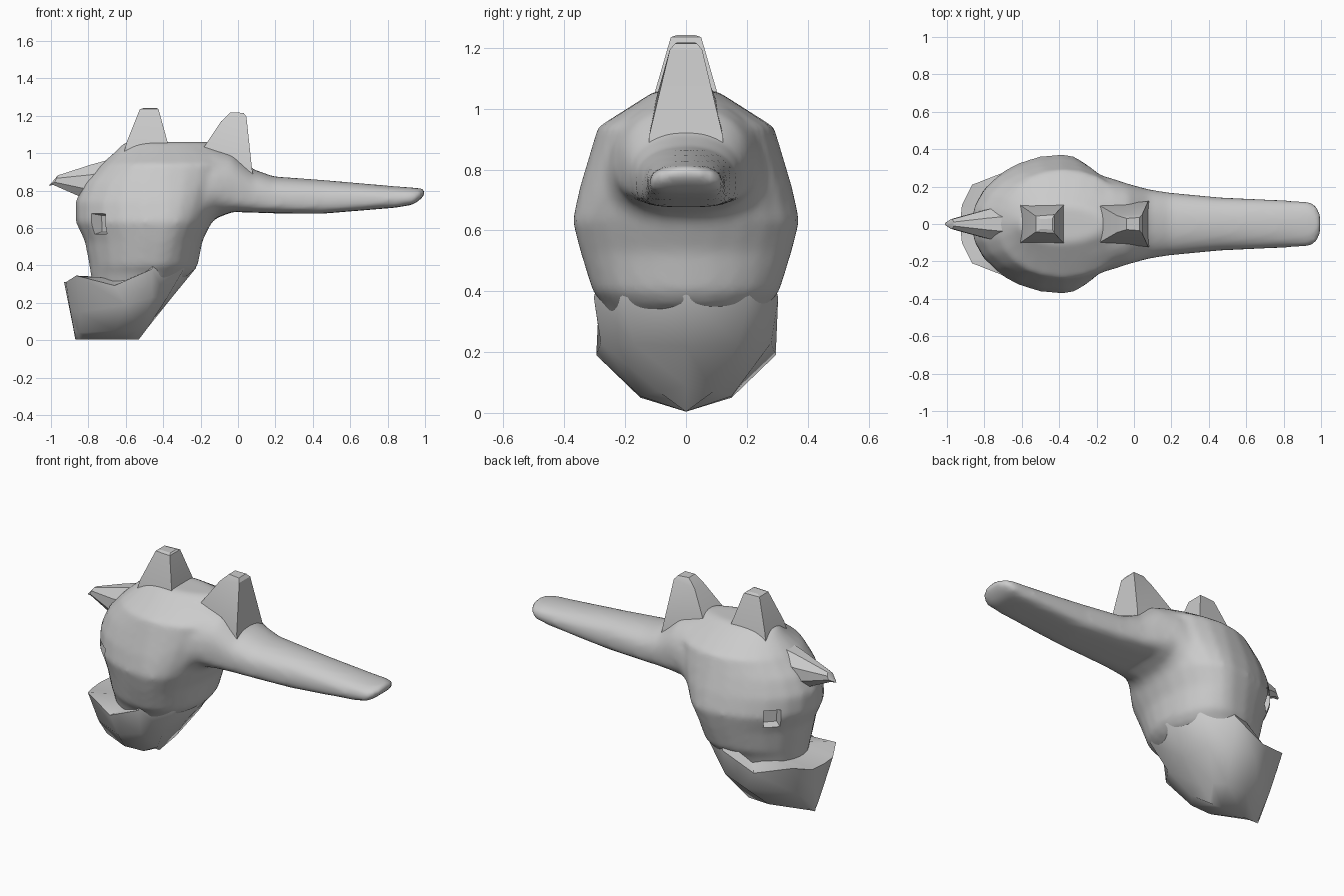
import bpy, bmesh
from math import cos, sin, pi, radians, copysign
from mathutils import Vector

if "Cube" in bpy.data.objects:
    bpy.data.objects.remove(bpy.data.objects["Cube"])


def finish(obj, angle):
    me = obj.data
    for p in me.polygons:
        p.use_smooth = True
    me.set_sharp_from_angle(angle=radians(angle))


def loft(name, rings, angle=35):
    """Skin a list of equal-length closed rings and cap both ends."""
    bm = bmesh.new()
    rows = [[bm.verts.new(p) for p in r] for r in rings]
    n = len(rows[0])
    for a, b in zip(rows, rows[1:]):
        for i in range(n):
            j = (i + 1) % n
            bm.faces.new((a[i], a[j], b[j], b[i]))
    bm.faces.new(rows[0])
    bm.faces.new(rows[-1])
    bmesh.ops.remove_doubles(bm, verts=bm.verts, dist=0.0005)
    bmesh.ops.recalc_face_normals(bm, faces=bm.faces)
    me = bpy.data.meshes.new(name)
    bm.to_mesh(me)
    bm.free()
    obj = bpy.data.objects.new(name, me)
    bpy.context.collection.objects.link(obj)
    finish(obj, angle)
    return obj


def curve_pt(i, n, e):
    """Point i of n on a unit superellipse."""
    t = 2 * pi * i / n
    c, s = cos(t), sin(t)
    return copysign(abs(c) ** (2 / e), c), copysign(abs(s) ** (2 / e), s)


def boolean(obj, other, operation):
    mod = obj.modifiers.new(operation.lower(), 'BOOLEAN')
    mod.operation = operation
    mod.solver = 'EXACT'
    mod.object = other
    other.hide_render = True


# Head: stacked horizontal rings (z, x front, x widest, x back, half width)
head_levels = [
    (.25, -.77, -.5, -.42, .22), (.36, -.79, -.45, -.245, .275), (.40, -.795, -.43, -.215, .308),
    (.53, -.82, -.40, -.19, .348), (.63, -.868, -.38, -.14, .374), (.74, -.87, -.38, -.08, .35),
    (.84, -.825, -.38, -.03, .32), (.94, -.735, -.38, .0, .29), (1.0, -.665, -.38, -.04, .195),
    (1.06, -.605, -.40, -.15, .10),
]
head_rings = []
for z, x0, xm, x1, w in head_levels:
    pts = [curve_pt(i, 24, 2.0) for i in range(24)]
    head_rings.append([(xm + c * ((x1 - xm) if c > 0 else (xm - x0)), s * w, z) for c, s in pts])
body = loft("head_and_tail", head_rings, 45)

# Long tail: rings along x (x, z low, z high, half width); flatter below
tail_stations = [
    (-.36, .50, 1.03, .33), (-.22, .55, 1.04, .275), (-.12, .65, 1.03, .245),
    (-.03, .685, 1.005, .215), (.08, .682, .915, .185), (.19, .678, .876, .168),
    (.45, .676, .857, .143), (.84, .708, .823, .125), (.935, .724, .816, .121),
    (.98, .755, .811, .095), (1.004, .79, .808, .03),
]
tail_rings = []
for x, z0, z1, w in tail_stations:
    ring = []
    for i in range(24):
        lower = 12 < i < 24
        c, s = curve_pt(i, 24, 4.0 if lower and x > -.05 else 2.2)
        h = (z1 - z0)
        ring.append((x, c * w, z0 + h * .42 + s * h * (.42 if lower else .58)))
    tail_rings.append(ring)
tail = loft("tail_source", tail_rings, 50)

# Blend head and tail into one smooth skin
boolean(body, tail, 'UNION')
rem = body.modifiers.new("skin", 'REMESH')
rem.mode = 'VOXEL'
rem.voxel_size = .018
sm = body.modifiers.new("smooth", 'SMOOTH')
sm.factor = .5
sm.iterations = 6

# Square tapered eye sockets cut into both cheeks
helpers = [tail]
for side in (-1, 1):
    out = Vector((-.72, .69 * side, -.05)).normalized()
    across = out.cross(Vector((0, 0, 1))).normalized()
    up = across.cross(out)
    c = Vector((-.745, .235 * side, .62))
    rings = [[c + out * d + across * (a * w) + up * (b * w * 1.15)
              for a, b in ((-1, -1), (1, -1), (1, 1), (-1, 1))]
             for d, w in ((-.06, .038), (.10, .068))]
    cutter = loft("eye_cutter", rings)
    boolean(body, cutter, 'DIFFERENCE')
    helpers.append(cutter)
bpy.context.view_layer.update()
skin = bpy.data.meshes.new_from_object(
    body.evaluated_get(bpy.context.evaluated_depsgraph_get()))
body.modifiers.clear()
body.data = skin
for h in helpers:
    bpy.data.objects.remove(h)
finish(body, 40)

# Lower jaw: boat-shaped, keel to rim, then lip turning in to the head (half rows, front to back)
jaw_rows = [
    [(x, 0, .004) for x in (-.87, -.865, -.85, -.78, -.62, -.56, -.53)],
    [(-.88, 0, .06), (-.876, .02, .05), (-.85, .05, .04), (-.66, .15, .05),
     (-.53, .15, .055), (-.48, .09, .07), (-.475, 0, .09)],
    [(-.90, 0, .16), (-.897, .05, .16), (-.85, .13, .15), (-.60, .295, .19),
     (-.46, .28, .23), (-.38, .17, .225), (-.36, 0, .22)],
    [(-.93, 0, .31), (-.92, .10, .31), (-.865, .21, .345), (-.66, .29, .292),
     (-.46, .303, .38), (-.29, .21, .38), (-.225, 0, .385)],
    [(-.70, 0, .33), (-.70, .08, .33), (-.68, .14, .33), (-.58, .20, .33),
     (-.43, .27, .5), (-.29, .20, .5), (-.23, 0, .5)],
]
jaw_rings = [r + [(x, -y, z) for x, y, z in r[-2:0:-1]] for r in jaw_rows]
loft("lower_jaw", jaw_rings, 42)


# Two faceted crest spikes: levels of (x front, z front, x back, z back, half width)
def spike(name, levels):
    rings = []
    for x0, z0, x1, z1, w in levels:
        k = w * .85
        rings.append([(x0, -k, z0), (x1, -w, z1), (x1, w, z1), (x0, k, z0)])
    loft(name, rings, 20)


spike("front_crest_spike", [(-.61, 1.0, -.36, .95, .12), (-.595, 1.06, -.37, 1.035, .108),
                            (-.525, 1.235, -.425, 1.235, .05), (-.50, 1.242, -.435, 1.242, .03)])
spike("rear_crest_spike", [(-.20, .96, .085, .86, .125), (-.19, 1.02, .075, .915, .12),
                           (-.09, 1.17, .045, 1.195, .053), (-.04, 1.218, .03, 1.215, .035)])

# Snout horn: faceted taper pointing forward
horn_rings = []
for x, z, w, h in ((-.68, .855, .11, .125), (-.80, .845, .08, .10),
                   (-.975, .855, .028, .028), (-1.0, .838, .01, .012)):
    ts = [2 * pi * (i + .5) / 8 for i in range(8)]
    horn_rings.append([(x + .012 * sin(t), w * cos(t), z + h * sin(t)) for t in ts])
loft("snout_horn", horn_rings, 30)
